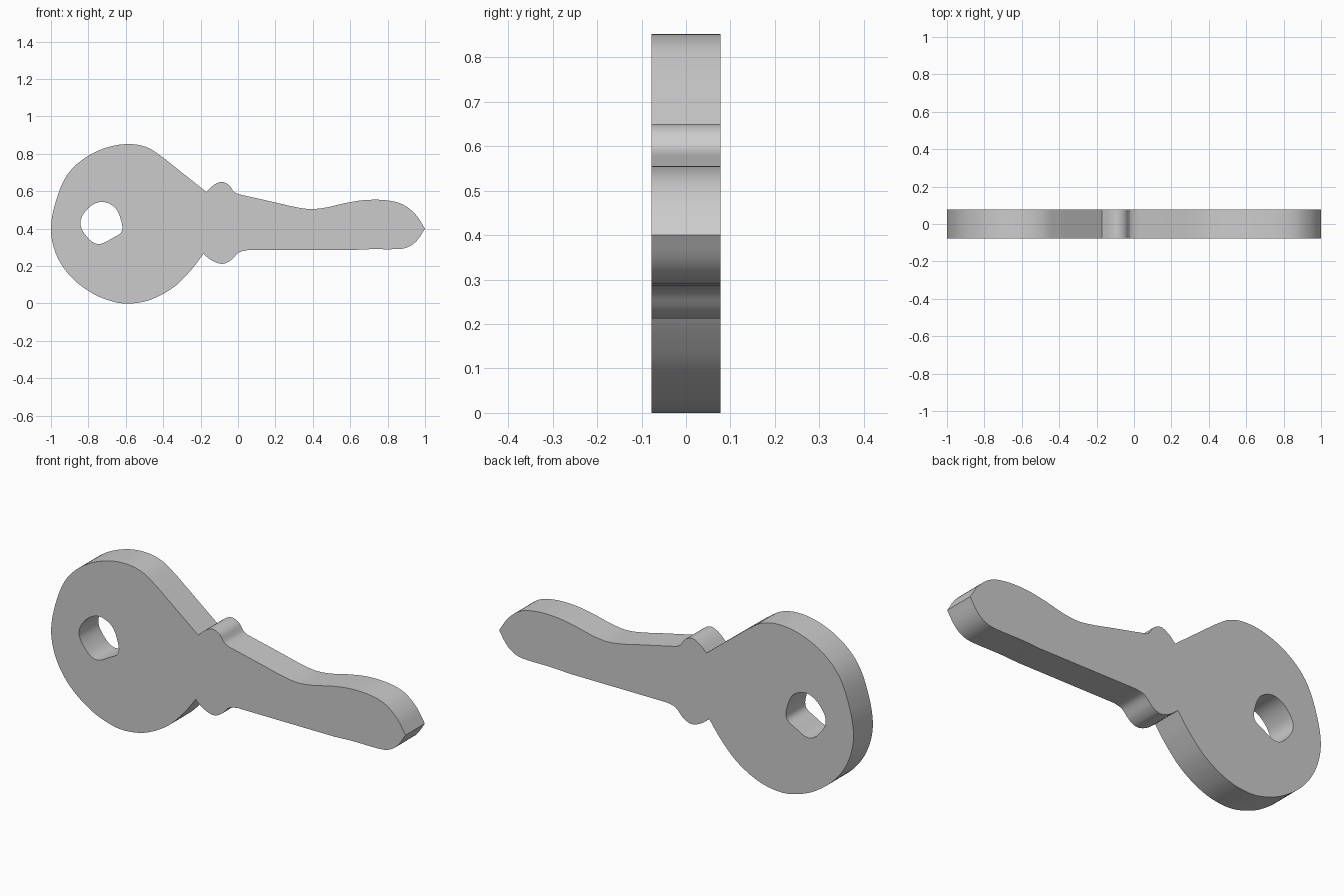
import bpy
import bmesh
import math
from mathutils import Vector, Matrix

cube = bpy.data.objects.get("Cube")
if cube:
    bpy.data.objects.remove(cube, do_unlink=True)

HALF_THICKNESS = 0.078
STEPS = 6


def smooth_run(points, closed=False):
    """Smooth path through the points; the last point is left to the next run."""
    pts = [Vector(p) for p in points]
    n = len(pts)
    out = []
    for i in range(n if closed else n - 1):
        if closed:
            a, b, c, d = (pts[(i + k) % n] for k in (-1, 0, 1, 2))
        else:
            b, c = pts[i], pts[i + 1]
            a = pts[i - 1] if i else b * 2 - c
            d = pts[i + 2] if i + 2 < n else c * 2 - b
        # Tangents scaled by spacing so uneven points do not overshoot
        span = (c - b).length
        tb = (c - a).normalized() * span
        tc = (d - b).normalized() * span
        for s in range(STEPS):
            t = s / STEPS
            h = t * t * (3 - 2 * t)
            out.append(b * (1 - h) + c * h
                       + tb * (t * (1 - t) ** 2) + tc * (t * t * (t - 1)))
    return out


# Outline runs, each ending in a sharp corner or a straight edge
blade_top = [(1, .4), (.95, .475), (.88, .53), (.79, .552), (.68, .553),
             (.58, .538), (.47, .513), (.385, .505), (.3, .517), (.2, .54), (0, .585)]
upper_bump = [(0, .585), (-.022, .598), (-.05, .635), (-.09, .65),
              (-.13, .633), (-.17, .597)]
bow_slope = [(-.17, .597), (-.4, .78)]
bow = [(-.4, .78), (-.48, .832), (-.57, .852), (-.68, .84), (-.8, .79),
       (-.9, .705), (-.96, .59), (-1, .41), (-.975, .27), (-.9, .15), (-.78, .055),
       (-.66, .008), (-.57, 0), (-.46, .023), (-.34, .09), (-.25, .18), (-.185, .265)]
lower_bump = [(-.185, .265), (-.14, .23), (-.085, .212), (-.04, .23),
              (.005, .273), (.05, .285)]
blade_bottom = [(.05, .285), (.6, .285)]
blade_tip = [(.6, .285), (.7, .29), (.87, .292), (.92, .307), (.96, .34), (1, .4)]

outline = []
for run in (blade_top, upper_bump, bow_slope, bow, lower_bump, blade_bottom, blade_tip):
    outline += smooth_run(run)

# Ring hole, rounded with one flatter lower right side
hole = smooth_run([(-.843, .43), (-.8, .51), (-.73, .543), (-.66, .515), (-.627, .45),
                   (-.622, .385), (-.67, .35), (-.745, .318), (-.8, .348)], closed=True)

# Filled flat curve, extruded to the key's thickness
curve = bpy.data.curves.new("key", "CURVE")
curve.dimensions = "2D"
curve.fill_mode = "BOTH"
curve.extrude = HALF_THICKNESS
for loop in (outline, hole):
    spline = curve.splines.new("POLY")
    spline.points.add(len(loop) - 1)
    for point, co in zip(spline.points, loop):
        point.co = (co.x, co.y, 0, 1)
    spline.use_cyclic_u = True

key = bpy.data.objects.new("key", curve)
bpy.context.collection.objects.link(key)
for other in bpy.context.selected_objects:
    other.select_set(False)
key.select_set(True)
bpy.context.view_layer.objects.active = key
bpy.ops.object.convert(target="MESH")

# Weld the caps to the rim and stand the key upright
key = bpy.context.view_layer.objects.active
bm = bmesh.new()
bm.from_mesh(key.data)
bmesh.ops.remove_doubles(bm, verts=bm.verts, dist=0.0001)
bmesh.ops.recalc_face_normals(bm, faces=bm.faces)
bm.transform(Matrix.Rotation(math.pi / 2, 4, "X"))
bm.to_mesh(key.data)
bm.free()
bpy.ops.object.shade_smooth_by_angle(angle=math.radians(30))

# Plain grey finish
grey = bpy.data.materials.new("light grey")
grey.use_nodes = True
colour = (0.6, 0.6, 0.6, 1)
grey.diffuse_color = colour
grey.node_tree.nodes["Principled BSDF"].inputs["Base Color"].default_value = colour
key.data.materials.clear()
key.data.materials.append(grey)
